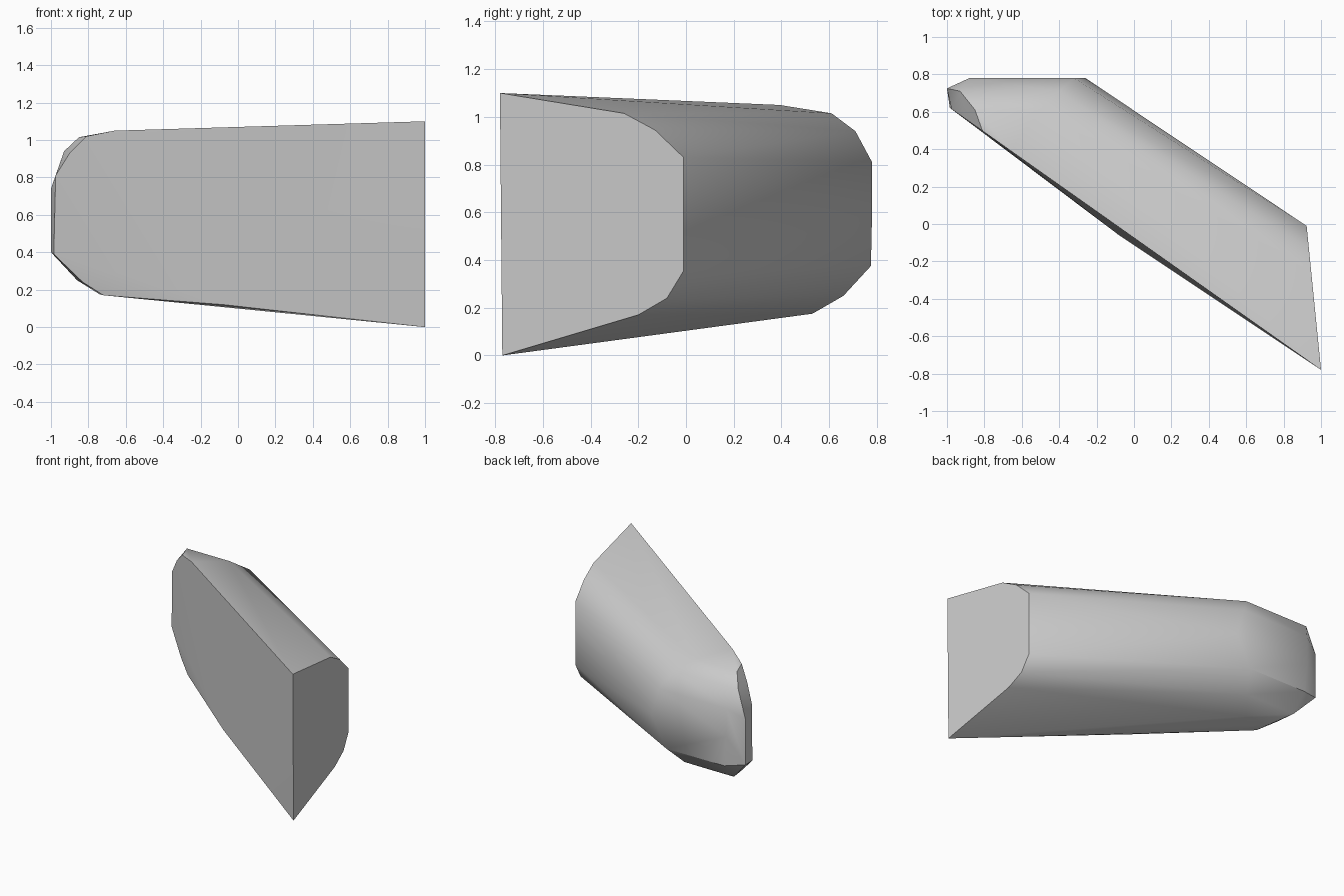
import bpy
import bmesh
from math import radians

default_cube = bpy.data.objects.get("Cube")
if default_cube:
    bpy.data.objects.remove(default_cube, do_unlink=True)


def make_material(name, color):
    material = bpy.data.materials.new(name)
    material.use_nodes = True
    material.diffuse_color = color
    material.node_tree.nodes["Principled BSDF"].inputs["Base Color"].default_value = color
    return material


def end_point(y, z):
    """Place a profile point on the slightly tilted end plane."""
    return (1 - 0.1 * (y + 0.78), y, z)


def front_point(x, z):
    """Place an outline point on the slanted front plane."""
    return (x, -0.78 + 0.706 * (1 - x), z)


# Flat end: a rounded half profile meeting the front at a tall edge
end_profile = [(-0.78, 1.1), (-0.26, 1.015), (-0.13, 0.945), (-0.01, 0.83),
               (-0.01, 0.355), (-0.08, 0.24), (-0.2, 0.17), (-0.77, 0)]

# Slanted front: the rounded far end of its outline
front_outline = [(-0.66, 1.05), (-0.81, 1.02), (-0.9, 0.93), (-0.975, 0.81),
                 (-0.985, 0.39), (-0.83, 0.24), (-0.72, 0.17)]

# Rounded back: each level runs between two x positions at one depth
back_levels = [(-0.5, -0.85, 0.61, 1.015), (-0.4, -0.93, 0.71, 0.94),
               (-0.32, -0.88, 0.78, 0.81), (-0.26, -0.88, 0.78, 0.6),
               (-0.38, -0.86, 0.775, 0.375), (-0.45, -0.86, 0.66, 0.25),
               (-0.55, -0.74, 0.53, 0.175)]

points = [end_point(y, z) for y, z in end_profile]
points += [front_point(x, z) for x, z in front_outline]
for near_x, far_x, y, z in back_levels:
    points += [(near_x, y, z), (far_x, y, z)]

# Narrow upright strip at the far end, and the low bulge of the front
points += [(-1, 0.725, z) for z in (0.4, 0.74)]
points.append((-0.08, -0.06, 0.12))

# Wrap the sections in one closed skin
mesh = bpy.data.meshes.new("slanted_block")
bm = bmesh.new()
for point in points:
    bm.verts.new(point)
result = bmesh.ops.convex_hull(bm, input=bm.verts)
unused = set(result["geom_interior"]) | set(result["geom_unused"])
bmesh.ops.delete(bm, geom=[g for g in unused if isinstance(g, bmesh.types.BMVert)],
                 context="VERTS")
bmesh.ops.dissolve_limit(bm, angle_limit=radians(2), verts=bm.verts, edges=bm.edges)
bmesh.ops.recalc_face_normals(bm, faces=bm.faces)
bm.to_mesh(mesh)
bm.free()

block = bpy.data.objects.new("slanted_block", mesh)
bpy.context.collection.objects.link(block)
mesh.materials.append(make_material("plain_grey", (0.6, 0.6, 0.6, 1)))

# Soft rounding with crisp outer edges
bpy.ops.object.select_all(action="DESELECT")
block.select_set(True)
bpy.context.view_layer.objects.active = block
bpy.ops.object.shade_smooth_by_angle(angle=radians(35))
